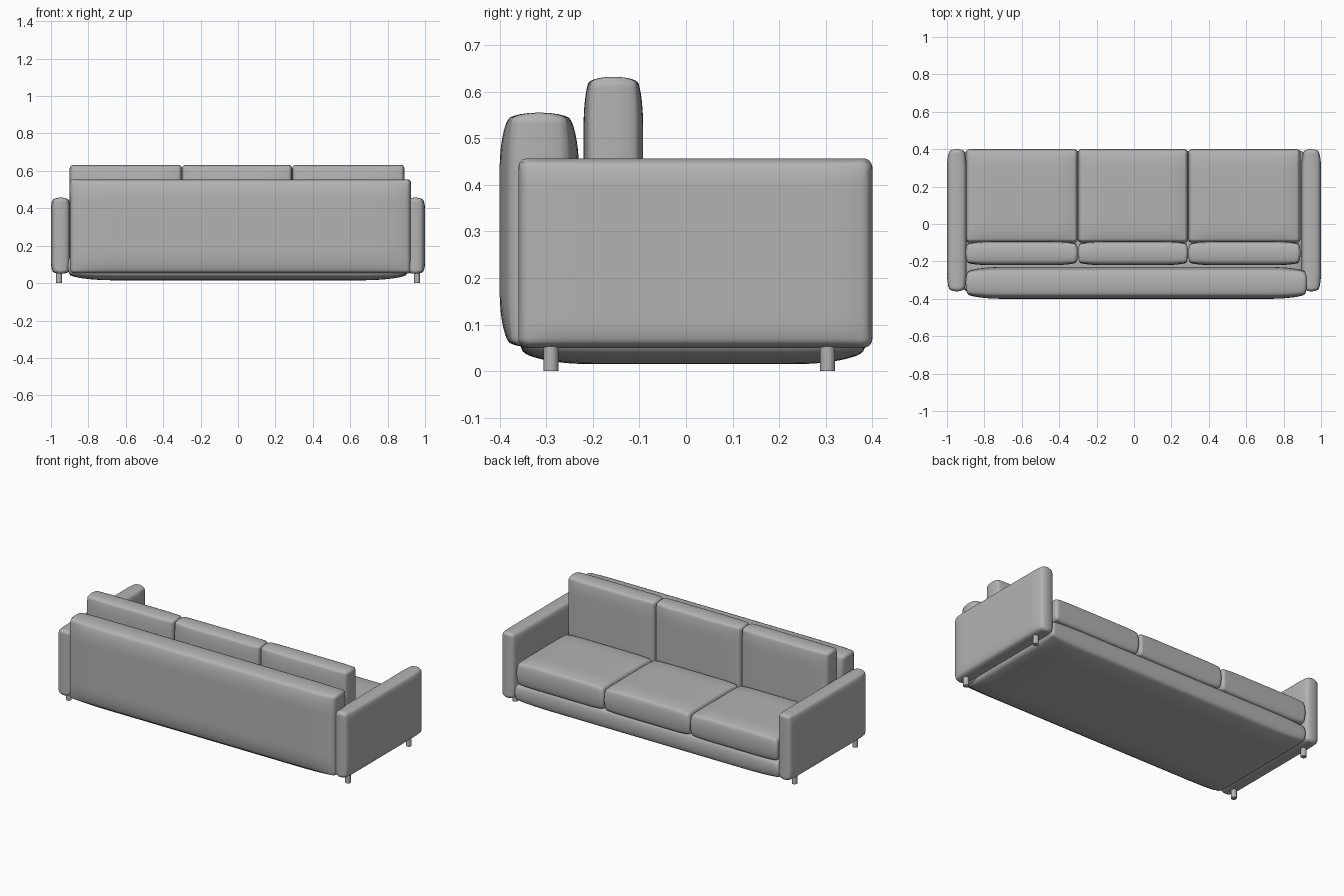
import bpy, bmesh, math
from mathutils import Vector

cube = bpy.data.objects.get("Cube")
if cube:
    bpy.data.objects.remove(cube, do_unlink=True)

fabric = bpy.data.materials.new("grey_fabric")
fabric.use_nodes = True
GREY = (0.45, 0.45, 0.45, 1)
fabric.diffuse_color = GREY
fabric.node_tree.nodes["Principled BSDF"].inputs["Base Color"].default_value = GREY


def arc(dist, radius):
    """Quarter-ellipse rise from the rim, flat beyond the radius."""
    d = min(max(dist / radius, 0), 1)
    return math.sqrt(1 - (1 - d) ** 2)


def spread(u):
    """Pack grid lines toward the rim."""
    return math.copysign(1 - (1 - min(abs(u), 1)) ** 2.3, u)


def finish(bm, name):
    mesh = bpy.data.meshes.new(name)
    bm.to_mesh(mesh)
    bm.free()
    mesh.materials.append(fabric)
    obj = bpy.data.objects.new(name, mesh)
    bpy.context.collection.objects.link(obj)
    bpy.ops.object.select_all(action='DESELECT')
    obj.select_set(True)
    bpy.context.view_layer.objects.active = obj
    bpy.ops.object.shade_smooth_by_angle(angle=math.radians(50))
    return obj


def pillow(name, low, high, thin, rise, rim=0.55, edge=0.014, corner=0.02):
    """Upholstered slab: thin axis bulges; rise gives bulge widths on the other two axes."""
    low, high = Vector(low), Vector(high)
    mid, half = (low + high) / 2, (high - low) / 2
    a, b = [(1, 2), (2, 0), (0, 1)][thin]
    bm = bmesh.new()
    for side in (1, -1):
        grid = bmesh.ops.create_grid(bm, x_segments=40, y_segments=40, size=1)
        for v in grid["verts"]:
            p, q = spread(v.co.x) * half[a], spread(v.co.y) * half[b]
            dp, dq = half[a] - abs(p), half[b] - abs(q)
            t = rim * arc(dp, edge) * arc(dq, edge)
            t += (1 - rim) * arc(dp, rise[0]) * arc(dq, rise[1])
            # Round the outline corners
            if dp < corner and dq < corner:
                c = Vector((corner - dp, corner - dq))
                c *= max(c) / c.length
                p = math.copysign(half[a] - corner + c.x, p)
                q = math.copysign(half[b] - corner + c.y, q)
            co = mid.copy()
            co[a] += p
            co[b] += q
            co[thin] += side * t * half[thin]
            v.co = co
    bmesh.ops.remove_doubles(bm, verts=bm.verts, dist=0.00005)
    bmesh.ops.recalc_face_normals(bm, faces=bm.faces)
    return finish(bm, name)


# Base and backrest
pillow("base", (-0.91, -0.36, 0.015), (0.91, 0.39, 0.17), 2, (0.25, 0.16), rim=0.5)
pillow("backrest", (-0.9, -0.4, 0.05), (0.925, -0.23, 0.555), 1, (0.12, 0.2), rim=0.6)

# Three seat and back cushions
seams = [-0.9, -0.3, 0.29, 0.89]
for side, x0, x1 in zip(("right", "middle", "left"), seams, seams[1:]):
    pillow(f"seat_cushion_{side}", (x0, -0.1, 0.135), (x1, 0.4, 0.3), 2, (0.12, 0.12), rim=0.7)
    pillow(f"back_cushion_{side}", (x0, -0.22, 0.2), (x1, -0.092, 0.632), 1, (0.11, 0.14), rim=0.7)

# Arms with two round legs each
for side, s in (("left", 1), ("right", -1)):
    x0, x1 = sorted((s * 0.895, s))
    pillow(f"arm_{side}", (x0, -0.36, 0.05), (x1, 0.4, 0.457), 0, (0.1, 0.06), rim=0.55)
    for end, y in (("back", -0.29), ("front", 0.304)):
        bm = bmesh.new()
        bmesh.ops.create_cone(bm, cap_ends=True, segments=20, radius1=0.016, radius2=0.016, depth=0.08)
        bmesh.ops.translate(bm, verts=bm.verts, vec=(s * 0.957, y, 0.04))
        finish(bm, f"leg_{end}_{side}")
